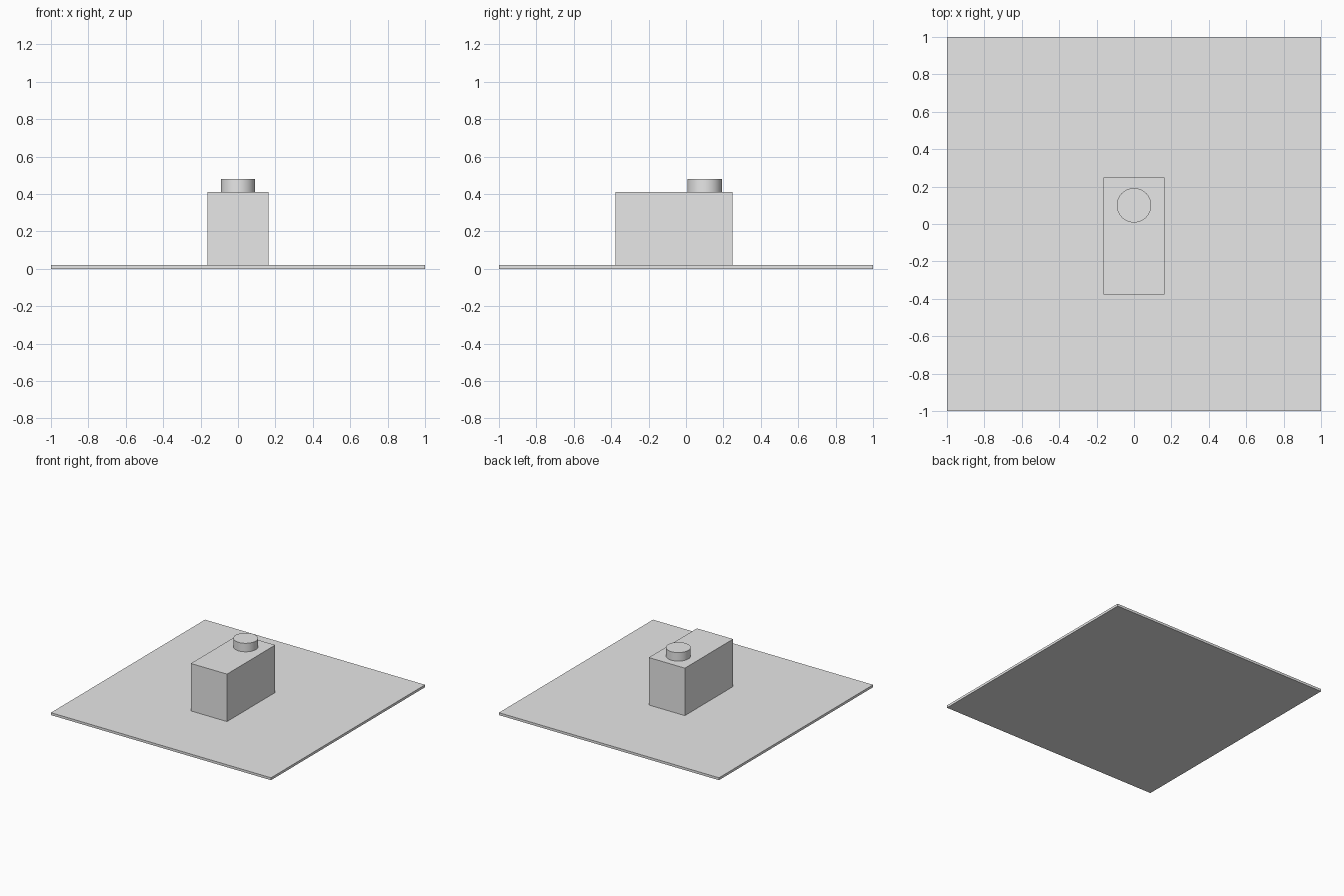
import bpy
from math import radians

cube = bpy.data.objects.get("Cube")
if cube:
    bpy.data.objects.remove(cube, do_unlink=True)

# Single plain grey material
grey = bpy.data.materials.new("light_grey")
grey.use_nodes = True
colour = (0.8, 0.8, 0.8, 1)
grey.diffuse_color = colour
grey.node_tree.nodes["Principled BSDF"].inputs["Base Color"].default_value = colour


def finish(name):
    obj = bpy.context.object
    obj.name = name
    obj.data.materials.append(grey)
    return obj


def box(name, low, high):
    centre = [(a + b) / 2 for a, b in zip(low, high)]
    bpy.ops.mesh.primitive_cube_add(size=1, location=centre)
    obj = finish(name)
    obj.scale = [b - a for a, b in zip(low, high)]
    bpy.ops.object.transform_apply(location=False, rotation=False, scale=True)
    return obj


# Thin square ground slab
box("base_plate", (-1, -1, 0), (1, 1, 0.02))

# Main block, set slightly towards the front
box("main_block", (-0.164, -0.377, 0.02), (0.164, 0.249, 0.41))

# Short round stub on the roof, near the back
bpy.ops.mesh.primitive_cylinder_add(vertices=48, radius=0.092, depth=0.07,
                                    location=(0, 0.1, 0.445))
finish("roof_stub")
bpy.ops.object.shade_smooth_by_angle(angle=radians(30))
